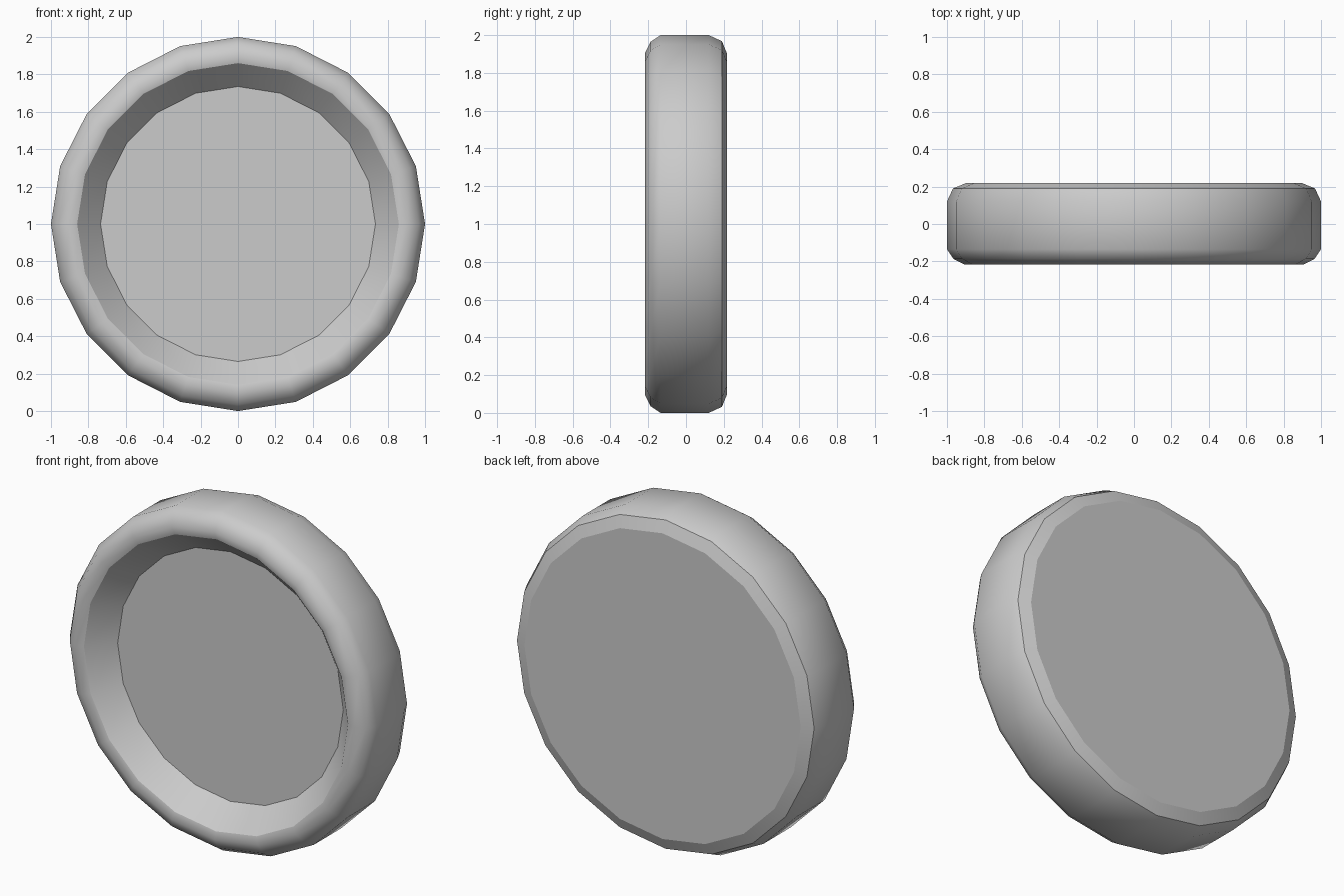
import bpy, bmesh, math

if "Cube" in bpy.data.objects:
    bpy.data.objects.remove(bpy.data.objects["Cube"])

SIDES = 20
# Profile as (radius, y): recessed floor, inner wall, rounded rim, outer wall, back chamfer
PROFILE = [(0.735, -0.07), (0.86, -0.205), (0.905, -0.217), (0.965, -0.187),
           (1.0, -0.135), (1.0, 0.12), (0.968, 0.19), (0.90, 0.218)]

bm = bmesh.new()
rings = []
for r, y in PROFILE:
    ring = []
    for i in range(SIDES):
        a = 2 * math.pi * i / SIDES
        ring.append(bm.verts.new((r * math.cos(a), y, 1 + r * math.sin(a))))
    rings.append(ring)

# Side walls
for a, b in zip(rings, rings[1:]):
    for i in range(SIDES):
        j = (i + 1) % SIDES
        bm.faces.new((a[i], a[j], b[j], b[i]))

# Recessed floor and flat back
bm.faces.new(rings[0])
bm.faces.new(rings[-1])
bmesh.ops.recalc_face_normals(bm, faces=bm.faces)

mesh = bpy.data.meshes.new("round_dish")
bm.to_mesh(mesh)
bm.free()
dish = bpy.data.objects.new("round_dish", mesh)
bpy.context.collection.objects.link(dish)

# Smooth walls with crisp floor, rim and back edges
for p in mesh.polygons:
    p.use_smooth = len(p.vertices) == 4
sharp_rings = (0, 1, 6, 7)
for e in mesh.edges:
    ra, rb = (v // SIDES for v in e.vertices)
    if ra == rb and ra in sharp_rings:
        e.use_edge_sharp = True
